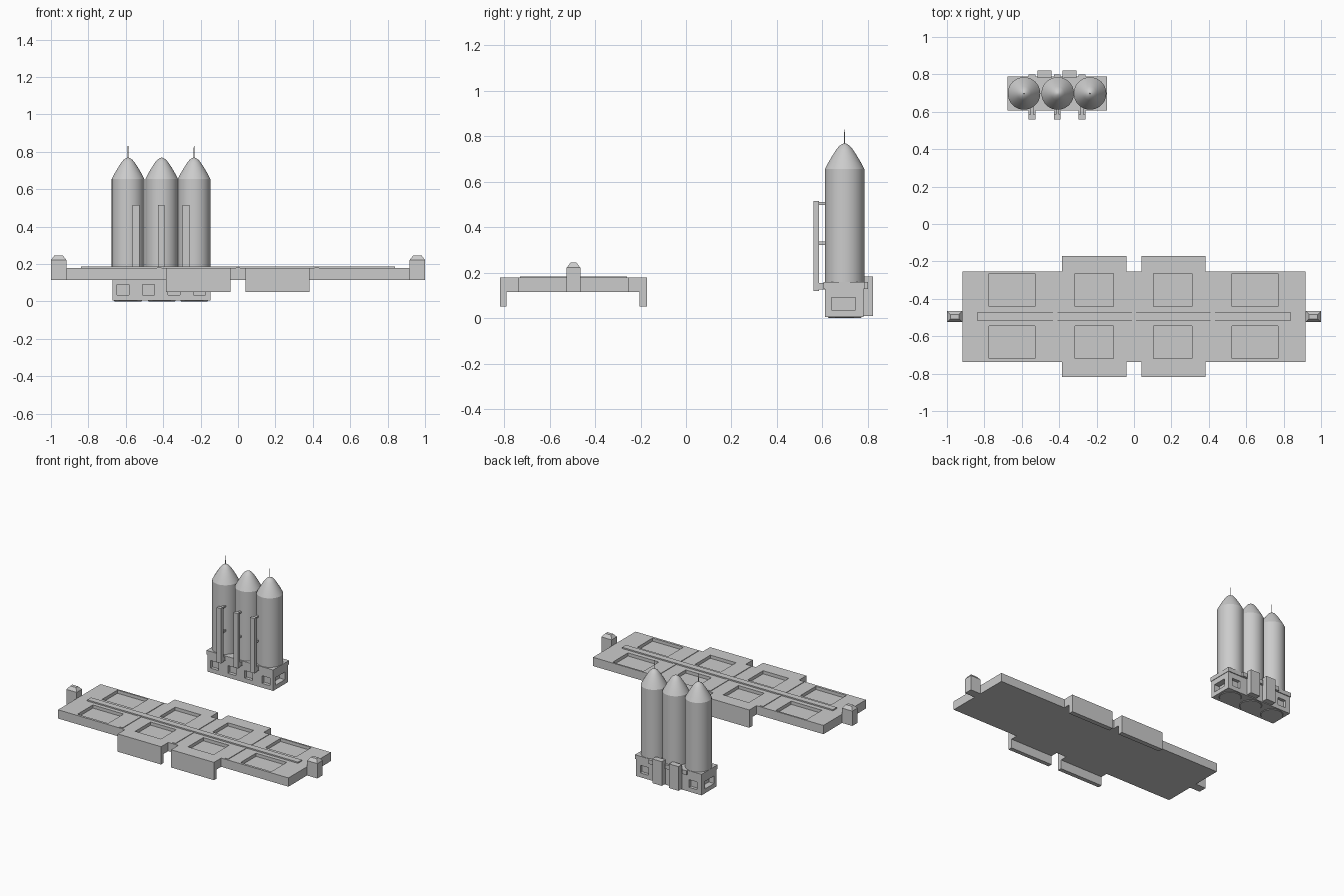
import bpy, bmesh, math

if "Cube" in bpy.data.objects:
    bpy.data.objects.remove(bpy.data.objects["Cube"])


def mesh_object(name, bm):
    bmesh.ops.recalc_face_normals(bm, faces=bm.faces)
    me = bpy.data.meshes.new(name)
    bm.to_mesh(me)
    bm.free()
    ob = bpy.data.objects.new(name, me)
    bpy.context.collection.objects.link(ob)
    return ob


def add_box(bm, x, y, z, inset=0.0):
    # box from ranges, optionally narrowing towards the top
    b = [bm.verts.new((x[i], y[j], z[0])) for i, j in ((0, 0), (1, 0), (1, 1), (0, 1))]
    t = [bm.verts.new((x[i] + inset * (1 - 2 * i), y[j] + inset * (1 - 2 * j), z[1]))
         for i, j in ((0, 0), (1, 0), (1, 1), (0, 1))]
    bm.faces.new(b[::-1])
    bm.faces.new(t)
    for i in range(4):
        k = (i + 1) % 4
        bm.faces.new((b[i], b[k], t[k], t[i]))


def boxes(name, items):
    bm = bmesh.new()
    for it in items:
        add_box(bm, *it)
    return mesh_object(name, bm)


def cut(ob, items):
    cutter = boxes(ob.name + "_cutter", items)
    cutter.hide_render = True
    cutter.hide_set(True)
    mod = ob.modifiers.new("recesses", 'BOOLEAN')
    mod.operation = 'DIFFERENCE'
    mod.object = cutter
    mod.solver = 'EXACT'


def lathe(name, x, y, profile, n=40):
    bm = bmesh.new()
    rings = []
    for r, z in profile:
        rings.append([bm.verts.new((x + r * math.cos(2 * math.pi * i / n),
                                    y + r * math.sin(2 * math.pi * i / n), z)) for i in range(n)])
    for a, b in zip(rings, rings[1:]):
        for i in range(n):
            k = (i + 1) % n
            bm.faces.new((a[i], a[k], b[k], b[i]))
    bm.faces.new(rings[0][::-1])
    bm.faces.new(rings[-1])
    ob = mesh_object(name, bm)
    bpy.ops.object.select_all(action='DESELECT')
    ob.select_set(True)
    bpy.context.view_layer.objects.active = ob
    bpy.ops.object.shade_smooth_by_angle(angle=math.radians(25))
    return ob


# Platform deck: stepped outline with side wings
CY = -0.495
half = [(0.918, 0.242), (0.382, 0.242), (0.382, 0.324), (0.04, 0.324), (0.04, 0.242),
        (-0.04, 0.242), (-0.04, 0.324), (-0.385, 0.324), (-0.385, 0.242), (-0.918, 0.242)]
outline = half + [(x, -y) for x, y in reversed(half)]
bm = bmesh.new()
face = bm.faces.new([bm.verts.new((x, CY + y, 0.115)) for x, y in outline])
ext = bmesh.ops.extrude_face_region(bm, geom=[face])
bmesh.ops.translate(bm, vec=(0, 0, 0.063),
                    verts=[v for v in ext["geom"] if isinstance(v, bmesh.types.BMVert)])
deck = mesh_object("platform_deck", bm)

# Sunken deck panels
panels_x = [(-0.775, -0.53), (-0.315, -0.11), (0.105, 0.31), (0.525, 0.77)]
cut(deck, [(x, y, (0.155, 0.25)) for x in panels_x for y in ((-0.72, -0.545), (-0.44, -0.265))])

# Hanging flanges under the wing edges
boxes("wing_flanges", [(x, y, (0.05, 0.115)) for x in ((-0.385, -0.04), (0.04, 0.382))
                       for y in ((-0.819, -0.789), (-0.205, -0.171))])

# Raised centre rail and cross ribs
boxes("deck_rail", [((-0.84, 0.84), (CY - 0.022, CY + 0.022), (0.17, 0.187))])
boxes("deck_ribs", [((x - 0.012, x + 0.012), y, (0.17, 0.182)) for x in (-0.42, 0, 0.42)
                    for y in ((-0.73, CY - 0.022), (CY + 0.022, -0.26))])

# End posts with bevelled caps
for side, x in (("left", (-1.0, -0.918)), ("right", (0.918, 1.0))):
    boxes(side + "_end_post", [(x, (-0.525, -0.465), (0.115, 0.222)),
                               (x, (-0.525, -0.465), (0.222, 0.245), 0.018)])

# Booster base block with window recesses on every side
base = boxes("booster_base", [((-0.672, -0.148), (0.612, 0.782), (0.004, 0.14))])
win = (0.035, 0.09)
cut(base, [((-0.70, -0.63), (0.64, 0.745), win), ((-0.19, -0.12), (0.64, 0.745), win)]
    + [((x - 0.032, x + 0.032), (0.58, 0.635), win) for x in (-0.615, -0.478, -0.343, -0.205)]
    + [((x - 0.032, x + 0.032), (0.76, 0.82), win) for x in (-0.605, -0.215)])
boxes("base_collar", [((-0.675, -0.145), (0.606, 0.788), (0.128, 0.158))])

# Three boosters with rounded nose cones, antennas on the outer two
cxs, cy = (-0.588, -0.408, -0.235), 0.698
for i, x in enumerate(cxs):
    lathe("booster_%d" % (i + 1), x, cy,
          [(0.087, 0.15), (0.087, 0.655), (0.072, 0.684), (0.055, 0.713),
           (0.037, 0.741), (0.024, 0.757), (0.012, 0.765), (0.003, 0.769)])
    lathe("engine_skirt_%d" % (i + 1), x, cy, [(0.07, 0.0), (0.08, 0.01)])
    if i != 1:
        lathe("antenna_%d" % (i + 1), x, cy, [(0.0025, 0.76), (0.0015, 0.83)], 8)

# Front service towers with connecting arms, feet and rear tabs
for i, x in enumerate((-0.545, -0.41, -0.278)):
    xr, xa = (x - 0.018, x + 0.018), (x - 0.008, x + 0.008)
    boxes("service_tower_%d" % (i + 1), [
        (xr, (0.56, 0.585), (0.12, 0.515)),
        (xa, (0.58, 0.66), (0.498, 0.51)),
        (xa, (0.58, 0.66), (0.322, 0.336)),
        (xr, (0.58, 0.615), (0.125, 0.155)),
        (xr, (0.775, 0.80), (0.128, 0.158))])

# Rear equipment boxes
for i, x in enumerate(((-0.515, -0.44), (-0.383, -0.307))):
    boxes("rear_box_%d" % (i + 1), [(x, (0.78, 0.822), (0.01, 0.184))])
